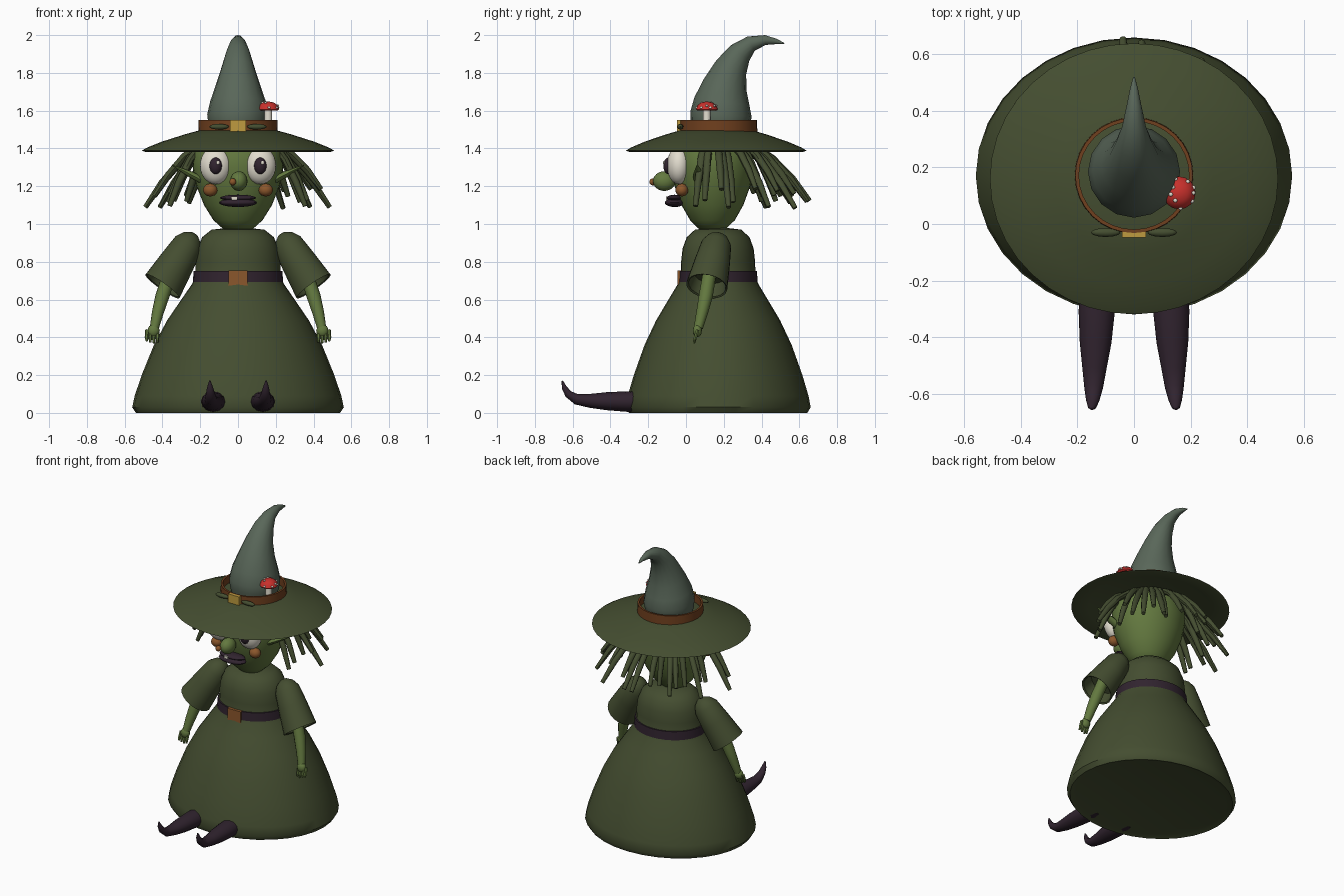
import bpy, bmesh, math, random
from mathutils import Vector, Matrix

if "Cube" in bpy.data.objects:
    bpy.data.objects.remove(bpy.data.objects["Cube"], do_unlink=True)
rng = random.Random(4)


def material(name, *rgb):
    m = bpy.data.materials.new(name)
    m.use_nodes = True
    m.diffuse_color = (*rgb, 1)
    m.node_tree.nodes["Principled BSDF"].inputs["Base Color"].default_value = (*rgb, 1)
    return m


CLOTH = material("dark olive cloth", .058, .075, .03)
FELT = material("grey green felt", .1, .135, .1)
SKIN = material("green skin", .125, .19, .05)
PLUM = material("dark plum", .03, .017, .028)
LEATHER = material("brown leather", .16, .05, .013)
TAN = material("warm tan", .26, .095, .025)
GOLD = material("gold", .52, .33, .05)
RED = material("red", .58, .03, .025)
CREAM = material("cream", .76, .72, .62)


def finish(name, bm, mat):
    bmesh.ops.remove_doubles(bm, verts=bm.verts, dist=1e-5)
    bmesh.ops.recalc_face_normals(bm, faces=bm.faces)
    mesh = bpy.data.meshes.new(name)
    for f in bm.faces:
        f.smooth = True
    bm.to_mesh(mesh)
    bm.free()
    mesh.set_sharp_from_angle(angle=math.radians(45))
    mesh.materials.append(mat)
    ob = bpy.data.objects.new(name, mesh)
    bpy.context.collection.objects.link(ob)
    return ob


def skin(name, rings, mat, caps=True):
    """Join rings of points into a surface."""
    bm = bmesh.new()
    loops = [[bm.verts.new(p) for p in r] for r in rings]
    n = len(loops[0])
    for a, b in zip(loops, loops[1:]):
        for j in range(n):
            k = (j + 1) % n
            bm.faces.new((a[j], a[k], b[k], b[j]))
    if caps:
        bm.faces.new(loops[0][::-1])
        bm.faces.new(loops[-1])
    return finish(name, bm, mat)


def lathe(name, profile, mat, cx=0, cy=0, sy=1, n=32, caps=False):
    turns = [math.tau * j / n for j in range(n)]
    rings = [[(cx + r * math.cos(a), cy + r * sy * math.sin(a), z) for a in turns]
             for r, z in profile]
    return skin(name, rings, mat, caps)


def tube(name, points, mat, n=8, straight=False, flat=1):
    """Tapered tube through (x, y, z, radius) points."""
    pts = [Vector(p[:3]) for p in points]
    whole = (pts[-1] - pts[0]).normalized()
    ref = Vector((0, 1, 0)) if abs(whole.x) > .7 else Vector((1, 0, 0))
    rings = []
    for i, p in enumerate(pts):
        t = pts[min(i + 1, len(pts) - 1)] - pts[max(i - 1, 0)]
        if straight:
            t = pts[1] - pts[0]
        t.normalize()
        u = (ref - t * ref.dot(t)).normalized()
        v = t.cross(u)
        r = points[i][3]
        rings.append([p + u * r * math.cos(math.tau * j / n)
                      + v * r * flat * math.sin(math.tau * j / n) for j in range(n)])
    return skin(name, rings, mat)


def ball(name, centre, size, mat, n=20):
    bm = bmesh.new()
    bmesh.ops.create_uvsphere(bm, u_segments=n, v_segments=n // 2 + 2, radius=1,
                              matrix=Matrix.LocRotScale(Vector(centre), None, Vector(size)))
    return finish(name, bm, mat)


def box(name, centre, size, mat):
    bm = bmesh.new()
    bmesh.ops.create_cube(bm, size=1, matrix=Matrix.LocRotScale(Vector(centre), None, Vector(size)))
    return finish(name, bm, mat)


# Dress with closed hem, belt and buckle
lathe("dress", [(0, .012), (.5, .012), (.54, 0), (.56, .03), (.547, .09), (.51, .2), (.445, .36),
                (.375, .49), (.3, .6), (.245, .68), (.226, .72), (.224, .8), (.215, .87),
                (.19, .93), (.14, .97), (0, .985)], CLOTH, cy=.17, sy=.875)
lathe("belt", [(.2, .68), (.24, .68), (.235, .75), (.2, .75), (.2, .68)], PLUM, cy=.17, sy=.875)
box("belt_buckle", (0, -.032, .713), (.1, .025, .08), TAN)

# Head
lathe("head", [(0, .955), (.08, .975), (.13, 1.02), (.18, 1.1), (.22, 1.2), (.24, 1.3),
               (.236, 1.39), (.19, 1.47), (0, 1.48)], SKIN, cy=.14, sy=.91)

# Face
ball("nose", (.004, -.115, 1.227), (.046, .06, .052), SKIN)
ball("nose_wart", (-.028, -.175, 1.223), (.019, .019, .019), TAN, 10)
ball("upper_lip", (0, -.06, 1.138), (.095, .042, .017), PLUM)
ball("lower_lip", (0, -.06, 1.113), (.1, .052, .023), PLUM)
box("tooth", (-.02, -.099, 1.136), (.028, .012, .018), CREAM)

# Hat brim, curved crown, band and trimmings
lathe("hat_brim", [(0, 1.5), (.2, 1.497), (.28, 1.475), (.4, 1.437), (.48, 1.405), (.51, 1.388),
                   (.49, 1.382), (.4, 1.4), (.25, 1.435), (0, 1.45)], CLOTH, cy=.16, sy=.94, n=40)
tube("hat_crown", [(0, .175, 1.48, .14), (0, .18, 1.53, .157), (0, .185, 1.58, .163),
                   (0, .19, 1.65, .147), (0, .208, 1.74, .116), (0, .24, 1.83, .087),
                   (0, .286, 1.905, .064), (0, .345, 1.955, .042), (0, .42, 1.974, .026),
                   (0, .48, 1.966, .014), (0, .52, 1.955, .003)], FELT, n=16)
lathe("hat_band", [(.195, 1.485), (.21, 1.485), (.208, 1.55), (.195, 1.55), (.195, 1.485)],
      LEATHER, cy=.172, sy=.98)
box("hat_buckle", (0, -.038, 1.518), (.085, .02, .064), GOLD)

# Mushroom on the hat
MX, MY = .16, .11
lathe("mushroom_stem", [(.026, 1.49), (.021, 1.55), (.02, 1.615)], CREAM, MX, MY, n=12, caps=True)
lathe("mushroom_cap", [(0, 1.607), (.05, 1.6), (.058, 1.607), (.05, 1.628), (.03, 1.643),
                       (0, 1.649)], RED, MX, MY, n=16)
for i in range(9):
    a = i * 2.4
    r, z = ((.05, 1.626), (.03, 1.642), (.054, 1.616))[i % 3]
    ball("mushroom_spot", (MX + r * math.cos(a), MY + r * math.sin(a), z), (.008, .008, .006), CREAM, 8)

# Parts in pairs
for s, side in ((1, "left"), (-1, "right")):
    ball(side + "_eye", (s * .118, -.038, 1.31), (.083, .063, .1), CREAM, 24)
    ball(side + "_pupil", (s * .118, -.094, 1.308), (.033, .026, .044), PLUM, 16)
    ball(side + "_eye_glint", (s * .118 + .011, -.116, 1.324), (.009, .006, .011), CREAM, 8)
    ball(side + "_cheek", (s * .147, -.022, 1.18), (.038, .034, .034), TAN, 16)
    ball(side + "_hat_leaf", (s * .1, -.03, 1.515), (.052, .016, .015), CLOTH, 12)
    tube(side + "_ear", [(s * .19, .07, 1.23, .03), (s * .25, .065, 1.262, .028),
                         (s * .35, .06, 1.312, .004)], SKIN, flat=.6)

    # Flared sleeve with hollow cuff
    tube(side + "_sleeve", [(s * .228, .172, .945, .02), (s * .242, .168, .925, .055),
                            (s * .265, .16, .89, .08), (s * .32, .14, .80, .094),
                            (s * .4, .11, .67, .11), (s * .397, .112, .674, .1),
                            (s * .36, .125, .735, .085)], CLOTH, n=20, straight=True)

    # Arm, hand and fingers
    tube(side + "_arm", [(s * .36, .125, .74, .036), (s * .4, .105, .62, .037),
                         (s * .425, .085, .53, .031), (s * .443, .065, .45, .024)], SKIN, n=12)
    ball(side + "_hand", (s * .447, .06, .435), (.032, .024, .034), SKIN, 12)
    for i in range(4):
        x = .424 + i * .019
        tube(side + "_finger", [(s * x, .062, .44, .01), (s * (x + .003), .05, .4, .01),
                                (s * (x + .002), .043, .368 + .006 * abs(i - 1), .006)], SKIN, n=6)

    # Curled pointed boot
    tube(side + "_boot", [(s * .13, -.2, .06, .06), (s * .132, -.31, .06, .064),
                          (s * .136, -.42, .062, .056), (s * .14, -.51, .064, .043),
                          (s * .143, -.58, .072, .033), (s * .146, -.623, .1, .024),
                          (s * .148, -.645, .135, .016), (s * .149, -.655, .17, .004)],
         PLUM, n=12, flat=.85)

    # Hair strands fanning out from under the brim
    for i in range(13):
        a = math.radians(-14 + i * 8.2 + rng.uniform(-3, 3))
        reach = (.49, .36, .43)[i % 3] + rng.uniform(-.02, .02)
        if i < 2:
            reach = .37
        low = (1.1, 1.13, 1.17)[i % 3] + rng.uniform(-.025, .025)
        strand = []
        for f, r in ((0, .019), (.35, .02), (.7, .019), (1, .013)):
            d = .2 + (reach - .2) * f
            z = 1.42 + (low - 1.42) * f + .035 * math.sin(math.pi * f)
            strand.append((s * d * math.cos(a), .15 + d * math.sin(a), z, r))
        tube(side + "_hair_strand", strand, CLOTH, n=8)
